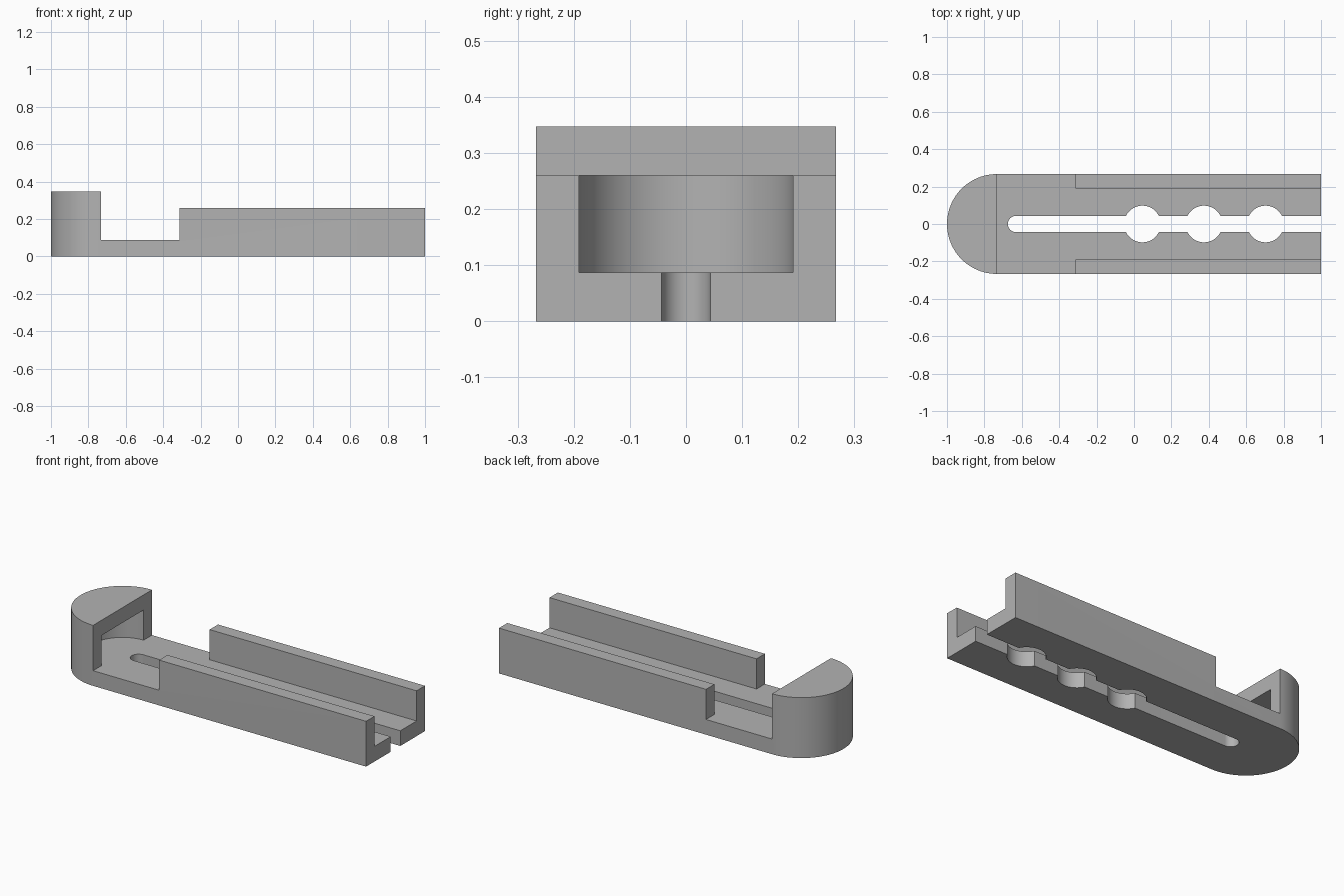
import bpy, bmesh
from math import sin, cos, pi, asin, radians

if "Cube" in bpy.data.objects:
    bpy.data.objects.remove(bpy.data.objects["Cube"], do_unlink=True)

WIDTH, HEAD_X, RAIL_X = 0.267, -0.733, -0.314
FLOOR, RAIL_TOP, TOP = 0.087, 0.26, 0.347
INNER, SLOT, HOLE = 0.191, 0.0435, 0.098

grey = bpy.data.materials.new("plain_grey")
grey.use_nodes = True
colour = (0.45, 0.45, 0.45, 1)
grey.diffuse_color = colour
grey.node_tree.nodes["Principled BSDF"].inputs["Base Color"].default_value = colour


def arc(cx, r, start, end, n):
    step = (end - start) / n
    return [(cx + r * cos(start + i * step), r * sin(start + i * step)) for i in range(n + 1)]


def extrude(name, points, offset):
    """Closed prism from a 3D outline."""
    bm = bmesh.new()
    face = bm.faces.new([bm.verts.new(p) for p in points])
    new = bmesh.ops.extrude_face_region(bm, geom=[face])["geom"]
    bmesh.ops.translate(bm, vec=offset, verts=[v for v in new if isinstance(v, bmesh.types.BMVert)])
    bmesh.ops.recalc_face_normals(bm, faces=bm.faces)
    mesh = bpy.data.meshes.new(name)
    bm.to_mesh(mesh)
    bm.free()
    mesh.materials.append(grey)
    obj = bpy.data.objects.new(name, mesh)
    bpy.context.collection.objects.link(obj)
    return obj


def plan(name, points, z0, z1):
    return extrude(name, [(x, y, z0) for x, y in points], (0, 0, z1 - z0))


def cut(body, cutter):
    cutter.hide_render = True
    mod = body.modifiers.new("cut", "BOOLEAN")
    mod.operation, mod.solver, mod.object = "DIFFERENCE", "EXACT", cutter
    bpy.context.view_layer.objects.active = body
    bpy.ops.object.modifier_apply(modifier=mod.name)
    bpy.data.objects.remove(cutter, do_unlink=True)


# Round-ended block
body = plan("slotted_holder", arc(HEAD_X, WIDTH, pi / 2, 3 * pi / 2, 48)
            + [(1, -WIDTH), (1, WIDTH)], 0, TOP)

# Channel with a rounded pocket under the head
cut(body, plan("channel_cutter", arc(HEAD_X, INNER, pi / 2, 3 * pi / 2, 48)
               + [(1.1, -INNER), (1.1, INNER)], FLOOR, RAIL_TOP))

# Stepped side profile: open gap behind the head, lower rails
step = [(HEAD_X, FLOOR), (RAIL_X, FLOOR), (RAIL_X, RAIL_TOP),
        (1.1, RAIL_TOP), (1.1, 0.5), (HEAD_X, 0.5)]
cut(body, extrude("step_cutter", [(x, -0.4, z) for x, z in step], (0, 0.8, 0)))

# Long slot with three round openings
a = asin(SLOT / HOLE)
side = [(1.1, SLOT)]
for x in (0.703, 0.374, 0.045):
    side += arc(x, HOLE, a, pi - a, 24)
end = arc(-0.631, SLOT, pi / 2, 3 * pi / 2, 24)
cut(body, plan("slot_cutter", side + end + [(x, -y) for x, y in reversed(side)], -0.1, 0.2))

# Smooth curves, sharp corners
bpy.ops.object.select_all(action="DESELECT")
body.select_set(True)
bpy.context.view_layer.objects.active = body
bpy.ops.object.shade_smooth_by_angle(angle=radians(30))
